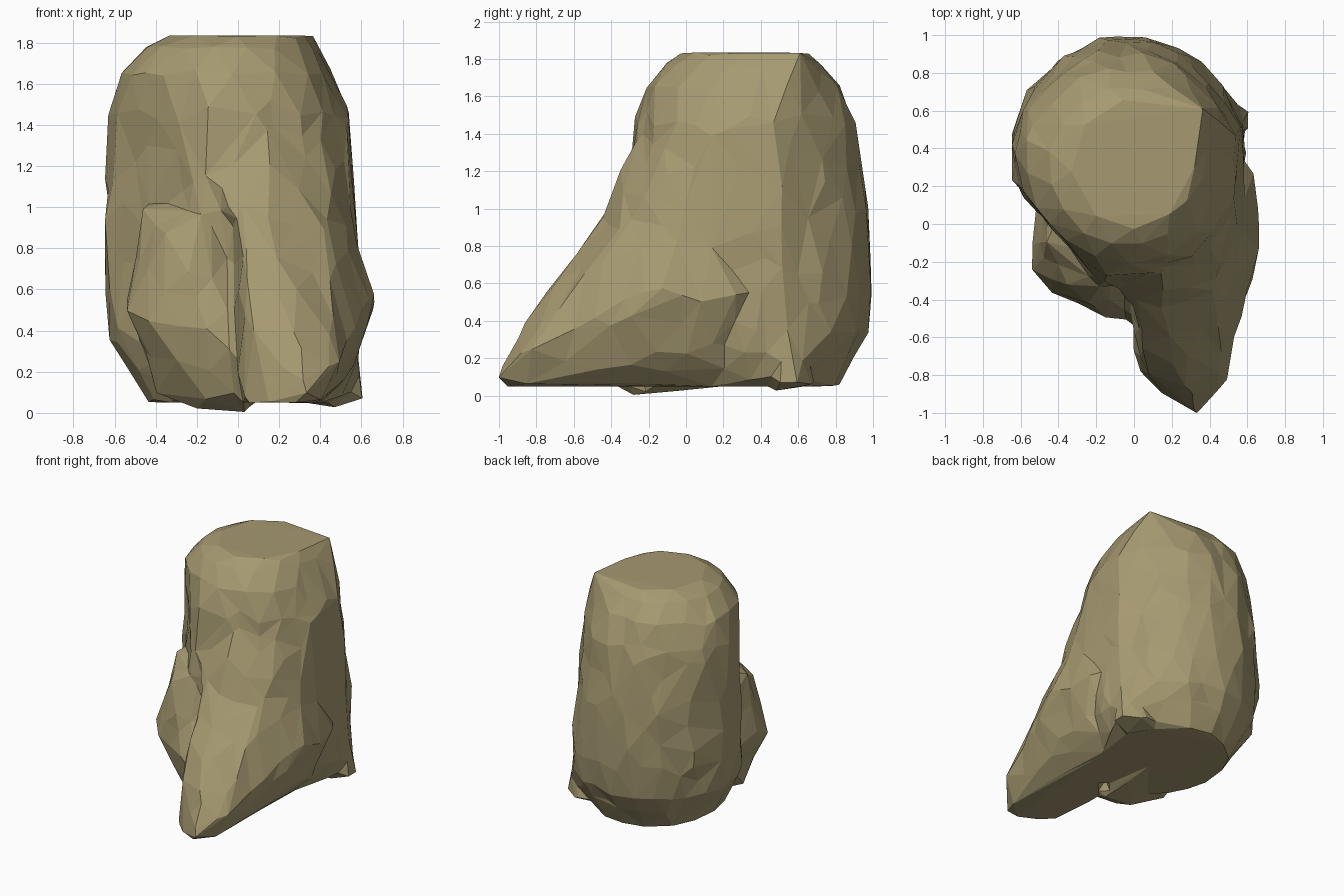
import bpy
import bmesh
import math
from mathutils import Vector, noise

cube = bpy.data.objects.get("Cube")
if cube:
    bpy.data.objects.remove(cube, do_unlink=True)


def add_hull(target, points):
    """Add the convex hull of some points as one closed lump."""
    lump = bmesh.new()
    for p in points:
        lump.verts.new(p)
    result = bmesh.ops.convex_hull(lump, input=lump.verts)
    loose = {g for g in result["geom_interior"] + result["geom_unused"]
             if isinstance(g, bmesh.types.BMVert)}
    bmesh.ops.delete(lump, geom=list(loose), context="VERTS")
    bmesh.ops.recalc_face_normals(lump, faces=lump.faces)
    piece = bpy.data.meshes.new("lump")
    lump.to_mesh(piece)
    lump.free()
    target.from_mesh(piece)
    bpy.data.meshes.remove(piece)


def oval(z, left, right, front, back, sides=16):
    """Ring of points in the given bounds, planed flat at one front corner."""
    plane = Vector((-.766, -.643, 0))
    ring = []
    for i in range(sides):
        a = math.tau * i / sides + z
        p = Vector(((left + right) / 2 + (right - left) / 2 * math.cos(a),
                    (front + back) / 2 + (back - front) / 2 * math.sin(a), z))
        ring.append(p - plane * max(0, p.dot(plane) - .34))
    return ring


lumps = bmesh.new()

# Main column: height, then left, right, front and back limits
column = []
for section in [(.05, -.44, .44, -.2, .82),
                (.35, -.63, .58, -.3, .98),
                (.6, -.66, .58, -.3, 1),
                (.95, -.65, .55, -.33, .99),
                (1.45, -.64, .53, -.29, .91),
                (1.65, -.57, .45, -.22, .83),
                (1.78, -.45, .36, -.11, .72),
                (1.835, -.33, .32, -.02, .65)]:
    column += oval(*section)
# Straight corner from the top down to the spur
column += [(.37, .61, 1.835), (.55, .47, 1.47), (.6, .55, .12)]
add_hull(lumps, column)

# Ridge running down to the blunt, pointed toe
add_hull(lumps, [
    (.03, -.78, .05), (.15, -.9, .05), (.3, -.97, .05), (.34, -1.01, .1),
    (.47, -.85, .24), (.4, -.86, .06), (.06, -.78, .4), (.28, -.86, .4),
    (.04, -.61, .7), (.22, -.62, .7), (0, -.41, .98), (.14, -.4, 1),
    (.46, -.68, .45), (.44, -.36, .88), (.53, -.5, .3), (.61, -.3, .42),
    (.66, -.12, .58), (.66, .08, .5), (.62, .3, .55), (.55, 0, .95),
    (.58, .15, .27), (.53, -.3, .17), (.35, -.3, .05), (.4, .2, .05),
    (.02, -.4, .05), (-.1, .1, .8)])

# Shoulder blending the ridge up into the column
add_hull(lumps, [
    (-.12, -.29, 1.2), (.15, -.26, 1.38), (.4, -.06, 1.42), (.53, .15, 1.4),
    (.55, .45, 1.4), (-.03, -.41, .95), (.15, -.44, .95), (.43, -.36, .88),
    (.55, -.05, .9), (.59, .4, .6), (-.1, .3, .9), (.1, .3, 1.4),
    (.05, -.35, 1.12), (.2, -.34, 1.12)])

# Rounded bulge beside the ridge
add_hull(lumps, [
    (-.55, -.12, .55), (-.53, -.24, .5), (-.43, -.36, .45), (-.14, -.5, .4),
    (-.01, -.51, .28), (-.25, -.42, .68), (-.36, -.31, .85), (-.45, -.1, 1),
    (-.18, -.32, .95), (-.4, -.14, .09), (-.15, -.38, .06), (-.02, -.44, .1),
    (0, -.25, .8), (.06, -.28, 0), (-.2, -.28, .02), (0, .2, .05),
    (-.5, .2, .5), (-.3, .2, 1)])

# Small spur at the back corner of the base
add_hull(lumps, [
    (.61, .48, .06), (.61, .6, .07), (.58, .55, .35), (.46, .46, .02),
    (.45, .7, .06), (.3, .5, .3), (.3, .6, .05)])

mesh = bpy.data.meshes.new("rough_lumps")
lumps.to_mesh(mesh)
lumps.free()
rough = bpy.data.objects.new("rough_lumps", mesh)
bpy.context.collection.objects.link(rough)
rough.hide_render = True

# Fuse the lumps into one skin and soften the seams
fuse = rough.modifiers.new("fuse", "REMESH")
fuse.mode = "VOXEL"
fuse.voxel_size = .025
soften = rough.modifiers.new("soften", "SMOOTH")
soften.iterations = 3
bpy.context.view_layer.update()
graph = bpy.context.evaluated_depsgraph_get()
skin = bpy.data.meshes.new_from_object(rough.evaluated_get(graph))
bpy.data.objects.remove(rough, do_unlink=True)

# Weathered unevenness on the sides, fading out at the flat top and base
for v in skin.vertices:
    fade = max(0, min(1, (v.co.z - .05) * 6, (1.8 - v.co.z) * 6))
    p = Vector((v.co.x, v.co.y, v.co.z * .6))
    bump = noise.noise(p * 4.5) * .022 + noise.noise(p * 10) * .008
    v.co += v.normal * bump * fade
    v.co.z = min(max(v.co.z, 0), 1.835)
for face in skin.polygons:
    face.use_smooth = False

# Reduce to broad flat facets
stone = bpy.data.objects.new("stone_body", skin)
bpy.context.collection.objects.link(stone)
facets = stone.modifiers.new("facets", "DECIMATE")
facets.ratio = min(1, 620 / sum(len(f.vertices) - 2 for f in skin.polygons))

material = bpy.data.materials.new("khaki_stone")
material.use_nodes = True
colour = (.38, .32, .165, 1)
material.diffuse_color = colour
shader = next(n for n in material.node_tree.nodes if n.type == "BSDF_PRINCIPLED")
shader.inputs["Base Color"].default_value = colour
shader.inputs["Roughness"].default_value = .9
skin.materials.clear()
skin.materials.append(material)
